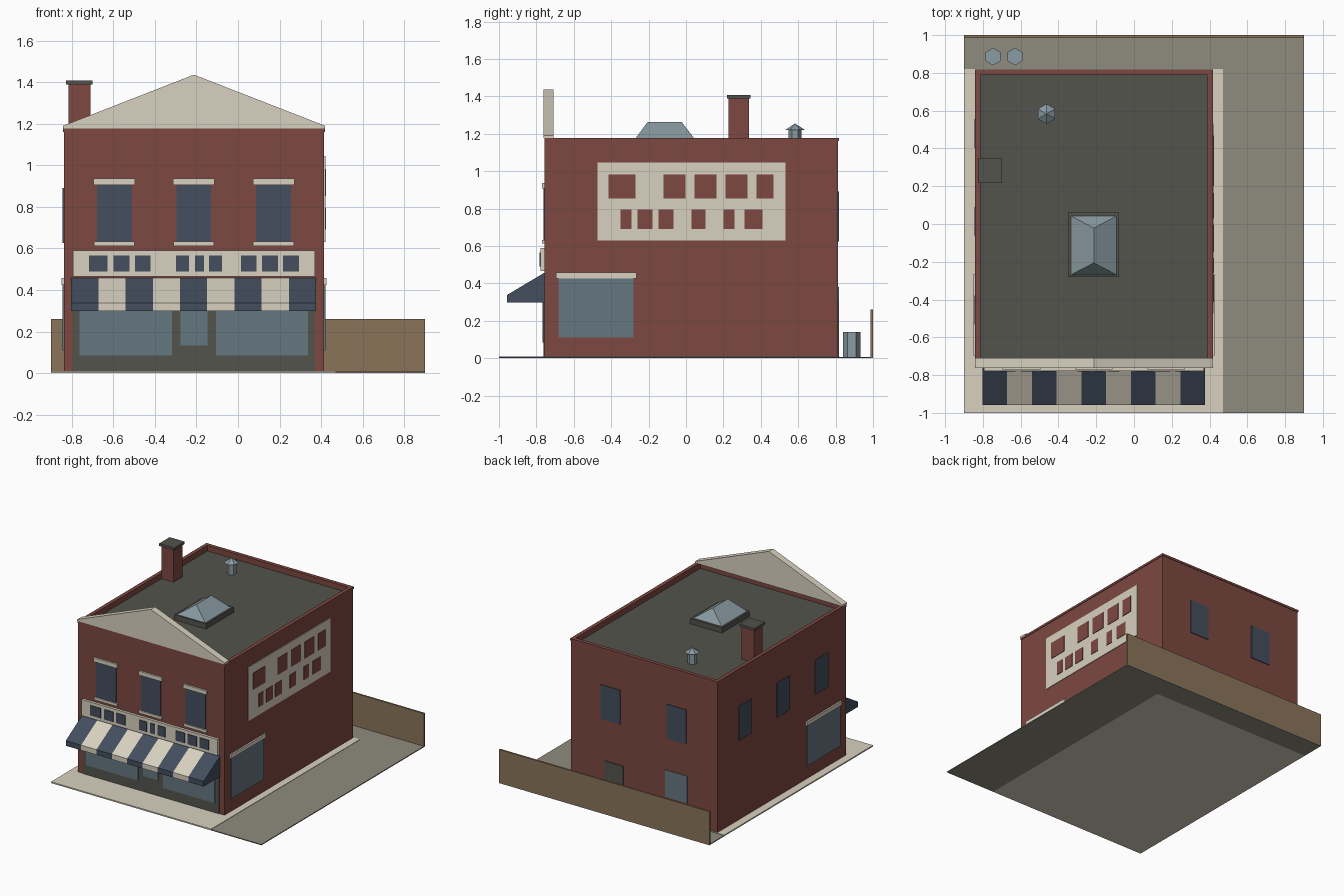
import bpy, bmesh
from mathutils import Matrix, Vector

if "Cube" in bpy.data.objects:
    bpy.data.objects.remove(bpy.data.objects["Cube"])


def colour(name, hexa):
    m = bpy.data.materials.new(name)
    lin = []
    for i in (0, 2, 4):
        c = int(hexa[i:i + 2], 16) / 255
        lin.append(c / 12.92 if c < 0.04 else ((c + 0.055) / 1.055) ** 2.4)
    m.diffuse_color = (*lin, 1)
    m.use_nodes = True
    m.node_tree.nodes["Principled BSDF"].inputs["Base Color"].default_value = m.diffuse_color
    return m


BRICK = colour("brick red", "7d4841")
CREAM = colour("cream stone", "d8d1c0")
PAVING = colour("grey paving", "8f8b7d")
CHARCOAL = colour("charcoal", "53534d")
NAVY = colour("navy", "434e5d")
GLASS = colour("shop glass", "657780")
METAL = colour("pale metal", "8a9ca2")
TIMBER = colour("brown timber", "8b745a")


def finish(name, bm, *mats):
    bmesh.ops.recalc_face_normals(bm, faces=bm.faces)
    me = bpy.data.meshes.new(name)
    bm.to_mesh(me)
    bm.free()
    for m in mats:
        me.materials.append(m)
    ob = bpy.data.objects.new(name, me)
    bpy.context.collection.objects.link(ob)
    return ob


def boxes(name, mat, *spans):
    """Each span is x0, x1, y0, y1, z0, z1."""
    bm = bmesh.new()
    for x0, x1, y0, y1, z0, z1 in spans:
        m = Matrix.Translation(((x0 + x1) / 2, (y0 + y1) / 2, (z0 + z1) / 2))
        m = m @ Matrix.Diagonal((x1 - x0, y1 - y0, z1 - z0, 1))
        bmesh.ops.create_cube(bm, size=1, matrix=m)
    return finish(name, bm, mat)


def prism(bm, pts, offset, mat_index=0):
    """Closed solid from an outline pushed along an offset."""
    a = [bm.verts.new(p) for p in pts]
    b = [bm.verts.new(Vector(p) + Vector(offset)) for p in pts]
    n = len(pts)
    faces = [bm.faces.new(a), bm.faces.new(b)]
    faces += [bm.faces.new((a[i], a[(i + 1) % n], b[(i + 1) % n], b[i])) for i in range(n)]
    for f in faces:
        f.material_index = mat_index


def hex_cone(name, mat, x, y, z0, z1, r0, r1):
    bm = bmesh.new()
    bmesh.ops.create_cone(bm, cap_ends=True, segments=6, radius1=r0, radius2=r1, depth=z1 - z0,
                          matrix=Matrix.Translation((x, y, (z0 + z1) / 2)))
    return finish(name, bm, mat)


# Building footprint
L, R, F, B, TOP, DECK = -0.838, 0.415, -0.757, 0.813, 1.176, 1.135


def on_wall(name, mat, side, rects, depth=0.006):
    """Thin plates on a wall; each rect is u0, u1, z0, z1."""
    spans = []
    for u0, u1, z0, z1 in rects:
        spans.append({"front": (u0, u1, F - depth, F + 0.002, z0, z1),
                      "back": (u0, u1, B - 0.002, B + depth, z0, z1),
                      "left": (L - depth, L + 0.002, u0, u1, z0, z1),
                      "right": (R - 0.002, R + depth, u0, u1, z0, z1)}[side])
    return boxes(name, mat, *spans)


# Ground
boxes("sidewalk", CREAM, (-0.9, 0.47, -1, 0.82, 0, 0.01))
boxes("yard_paving", PAVING, (0.47, 0.9, -1, 0.82, 0, 0.007), (-0.9, 0.9, 0.82, 1, 0, 0.007))
boxes("back_fence", TIMBER, (-0.9, 0.9, 0.986, 1, 0.006, 0.26))

# Walls, parapet and roof deck
boxes("brick_walls", BRICK, (L, R, F, B, 0.005, DECK - 0.005))
boxes("roof_deck", CHARCOAL, (L + 0.02, R - 0.02, F + 0.02, B - 0.02, DECK - 0.01, DECK))
T = 0.025
boxes("parapet", BRICK,
      (L, L + T, F, B, DECK - 0.005, TOP), (R - T, R, F, B, DECK - 0.005, TOP),
      (L + T, R - T, B - T, B, DECK - 0.005, TOP), (L + T, R - T, F, F + T, DECK - 0.005, TOP))
E = 0.004
boxes("parapet_coping", BRICK,
      (L - E, L + T, F, B + E, TOP - 0.015, TOP + 0.002),
      (R - T, R + E, F, B + E, TOP - 0.015, TOP + 0.002),
      (L + T, R - T, B - T, B + E, TOP - 0.015, TOP + 0.002))

# Front pediment
bm = bmesh.new()
y = F - 0.005
prism(bm, [(L - 0.004, y, 1.178), (R + 0.004, y, 1.178), (R + 0.004, y, 1.19),
           (-0.212, y, 1.436), (L - 0.004, y, 1.19)], (0, 0.053, 0))
finish("pediment", bm, CREAM)
boxes("pediment_base", BRICK, (L, R, F, F + T, TOP - 0.01, 1.182))

# Front upper windows with lintels and sills
centres = (-0.595, -0.213, 0.171)
on_wall("front_windows", NAVY, "front", [(c - 0.084, c + 0.084, 0.625, 0.915) for c in centres])
on_wall("front_lintels", CREAM, "front", [(c - 0.1, c + 0.1, 0.906, 0.937) for c in centres], 0.014)
on_wall("front_sills", CREAM, "front", [(c - 0.098, c + 0.098, 0.612, 0.633) for c in centres], 0.014)

# Shop front
on_wall("shop_front_panel", CHARCOAL, "front", [(-0.795, 0.37, 0.01, 0.45)], 0.004)
on_wall("shop_front_glass", GLASS, "front",
        [(-0.762, -0.318, 0.085, 0.4), (-0.277, -0.146, 0.132, 0.4), (-0.106, 0.337, 0.085, 0.4)], 0.009)

# Sign band with blank dark blocks
on_wall("sign_band", CREAM, "front", [(-0.795, 0.37, 0.465, 0.59)], 0.02)
blocks = [(-.718, -.627), (-.598, -.523), (-.496, -.42), (-.299, -.236), (-.207, -.164),
          (-.14, -.077), (.014, .09), (.116, .193), (.217, .294)]
on_wall("sign_blocks", NAVY, "front", [(a, b, 0.489, 0.566) for a, b in blocks], 0.025)

# Striped awning
bm = bmesh.new()
x0, w = -0.803, 1.179 / 9
for i in range(9):
    x = x0 + i * w
    prism(bm, [(x, F, 0.457), (x, -0.957, 0.338), (x, -0.957, 0.298), (x, F, 0.298)], (w, 0, 0), i % 2)
finish("awning", bm, NAVY, CREAM)

# Side shop windows, the same on both sides
for side in ("left", "right"):
    on_wall(side + "_shop_window", GLASS, side, [(-0.682, -0.281, 0.11, 0.43)])
    on_wall(side + "_shop_lintel", CREAM, side, [(-0.695, -0.265, 0.425, 0.457)], 0.012)

# Painted panel on the right wall
on_wall("wall_panel", CREAM, "right", [(-0.473, 0.532, 0.63, 1.045)], 0.005)
upper = [(-.414, -.27), (-.12, -.003), (.045, .163), (.211, .329), (.377, .468)]
lower = [(-.35, -.291), (-.259, -.179), (-.147, -.067), (.029, .104), (.2, .259), (.313, .409)]
on_wall("wall_panel_blocks", BRICK, "right",
        [(a, b, 0.853, 0.981) for a, b in upper] + [(a, b, 0.692, 0.794) for a, b in lower], 0.009)

# Left and back openings
on_wall("left_windows", NAVY, "left", [(c - 0.077, c + 0.077, 0.625, 0.89) for c in (0.48, 0.013, -0.456)])
on_wall("back_windows", NAVY, "back", [(c - 0.082, c + 0.082, 0.625, 0.89) for c in (0.075, -0.49)])
on_wall("back_door", CHARCOAL, "back", [(-0.035, 0.122, 0.01, 0.31)])
on_wall("back_shop_window", GLASS, "back", [(-0.583, -0.392, 0.17, 0.38)])

# Chimney
boxes("chimney", BRICK, (-0.815, -0.71, 0.228, 0.336, DECK - 0.005, 1.39))
boxes("chimney_cap", CHARCOAL, (-0.827, -0.699, 0.218, 0.346, 1.388, 1.407))

# Skylight: curb with a hipped glass roof
boxes("skylight_curb", CHARCOAL, (-0.349, -0.079, -0.28, 0.061, DECK - 0.005, 1.176))
bm = bmesh.new()
base = [bm.verts.new((px, py, 1.175)) for px, py in
        ((-0.336, -0.27), (-0.09, -0.27), (-0.09, 0.044), (-0.336, 0.044))]
ra, rb = bm.verts.new((-0.213, -0.206, 1.262)), bm.verts.new((-0.213, -0.022, 1.262))
a, b, c, d = base
for f in ((a, b, ra), (b, c, rb, ra), (c, d, rb), (d, a, ra, rb), (d, c, b, a)):
    bm.faces.new(f)
finish("skylight_glass", bm, METAL)

# Roof vent and bins
hex_cone("vent_pipe", METAL, -0.463, 0.583, DECK - 0.005, 1.225, 0.034, 0.034)
hex_cone("vent_hood", METAL, -0.463, 0.583, 1.22, 1.255, 0.053, 0.0)
for i, bx in enumerate((-0.746, -0.63)):
    hex_cone("bin_%d" % (i + 1), METAL, bx, 0.886, 0.006, 0.14, 0.046, 0.046)
